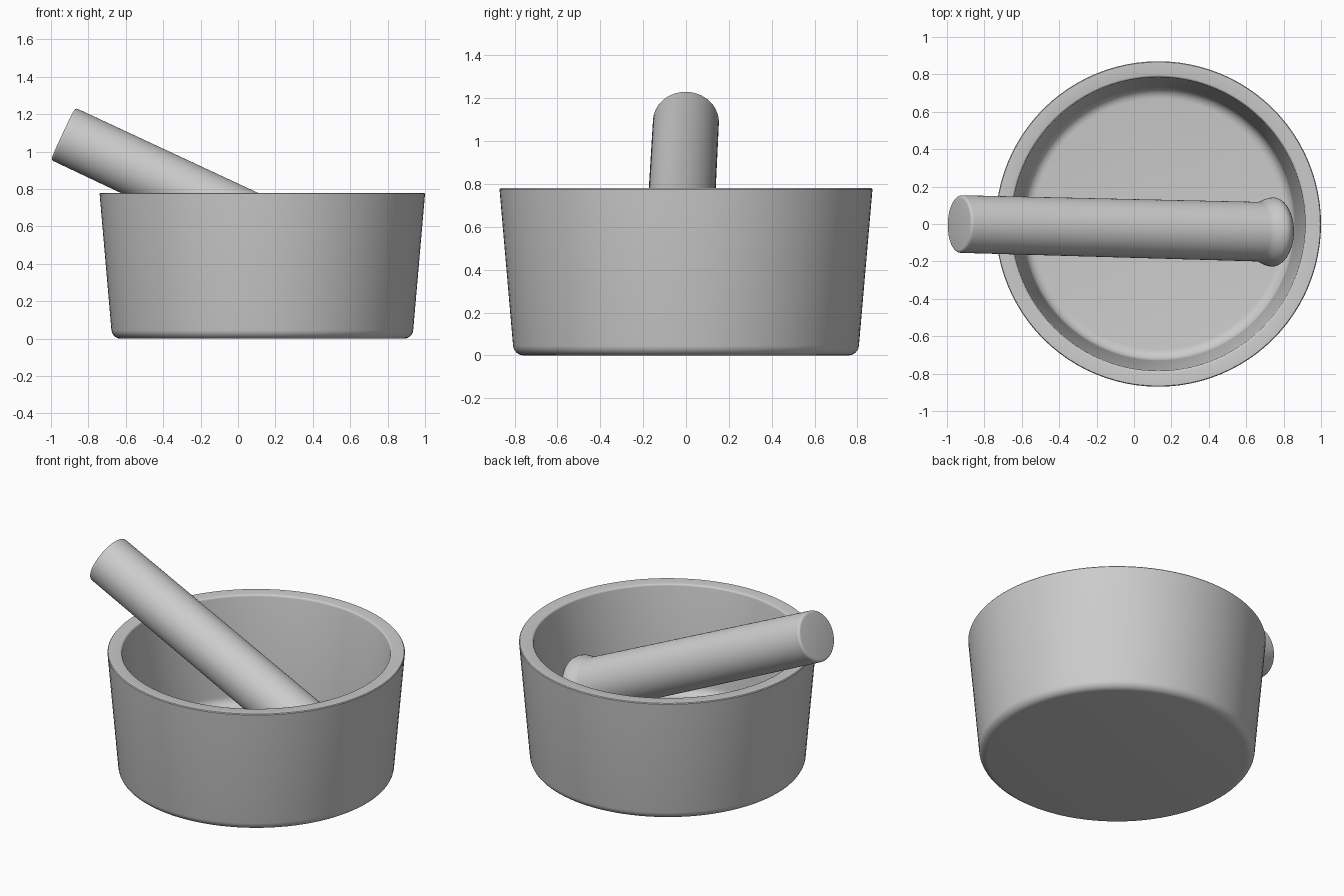
import bpy, bmesh, math
from mathutils import Vector

if "Cube" in bpy.data.objects:
    bpy.data.objects.remove(bpy.data.objects["Cube"])


def lathe(name, profile, segments=96):
    """Revolve an (r, z) profile, open on the axis at both ends."""
    bm = bmesh.new()
    verts = [bm.verts.new((r, 0, z)) for r, z in profile]
    edges = [bm.edges.new(pair) for pair in zip(verts, verts[1:])]
    bmesh.ops.spin(bm, geom=verts + edges, cent=(0, 0, 0), axis=(0, 0, 1),
                   angle=math.tau, steps=segments, use_duplicate=False)
    bmesh.ops.remove_doubles(bm, verts=bm.verts, dist=1e-5)
    bmesh.ops.recalc_face_normals(bm, faces=bm.faces)
    mesh = bpy.data.meshes.new(name)
    bm.to_mesh(mesh)
    bm.free()
    obj = bpy.data.objects.new(name, mesh)
    bpy.context.collection.objects.link(obj)
    bpy.ops.object.select_all(action='DESELECT')
    obj.select_set(True)
    bpy.context.view_layer.objects.active = obj
    bpy.ops.object.shade_smooth_by_angle(angle=math.radians(35))
    return obj


def arc(cr, cz, rr, rz, a0, a1, n=6):
    """Points on an ellipse arc, angles in degrees."""
    out = []
    for i in range(n + 1):
        a = math.radians(a0 + (a1 - a0) * i / n)
        out.append((cr + rr * math.cos(a), cz + rz * math.sin(a)))
    return out


# Mortar bowl: rounded foot, tapered wall, flat rim, filleted inner floor
bowl_profile = [(0, 0)]
bowl_profile += arc(0.757, 0.05, 0.05, 0.05, -90, -5)
bowl_profile += [(0.87, 0.775), (0.866, 0.78), (0.797, 0.78)]
bowl_profile += arc(0.797, 0.768, 0.012, 0.012, 90, 180, 3)[1:]
bowl_profile += arc(0.67, 0.16, 0.06, 0.06, 5, -90)
bowl_profile += [(0, 0.10)]
bowl = lathe("mortar_bowl", bowl_profile)
bowl.location = (0.13, 0, 0)

# Pestle: flat handle end, long shaft, flared collar and domed grinding head
start = Vector((-0.935, 0, 1.095))
head = Vector((0.74, -0.043, 0.309))
length = (head - start).length
pestle_profile = [(0, 0)]
pestle_profile += arc(0.139, 0.015, 0.015, 0.015, -90, 0, 4)
pestle_profile += [(0.159, length - 0.085), (0.163, length - 0.068),
                   (0.173, length - 0.045), (0.182, length - 0.02)]
pestle_profile += arc(0, length, 0.185, 0.093, 0, 90, 12)[:-1]
pestle_profile += [(0, length + 0.093)]
pestle = lathe("pestle", pestle_profile, 64)
pestle.location = start
pestle.rotation_euler = (head - start).to_track_quat('Z', 'Y').to_euler()
